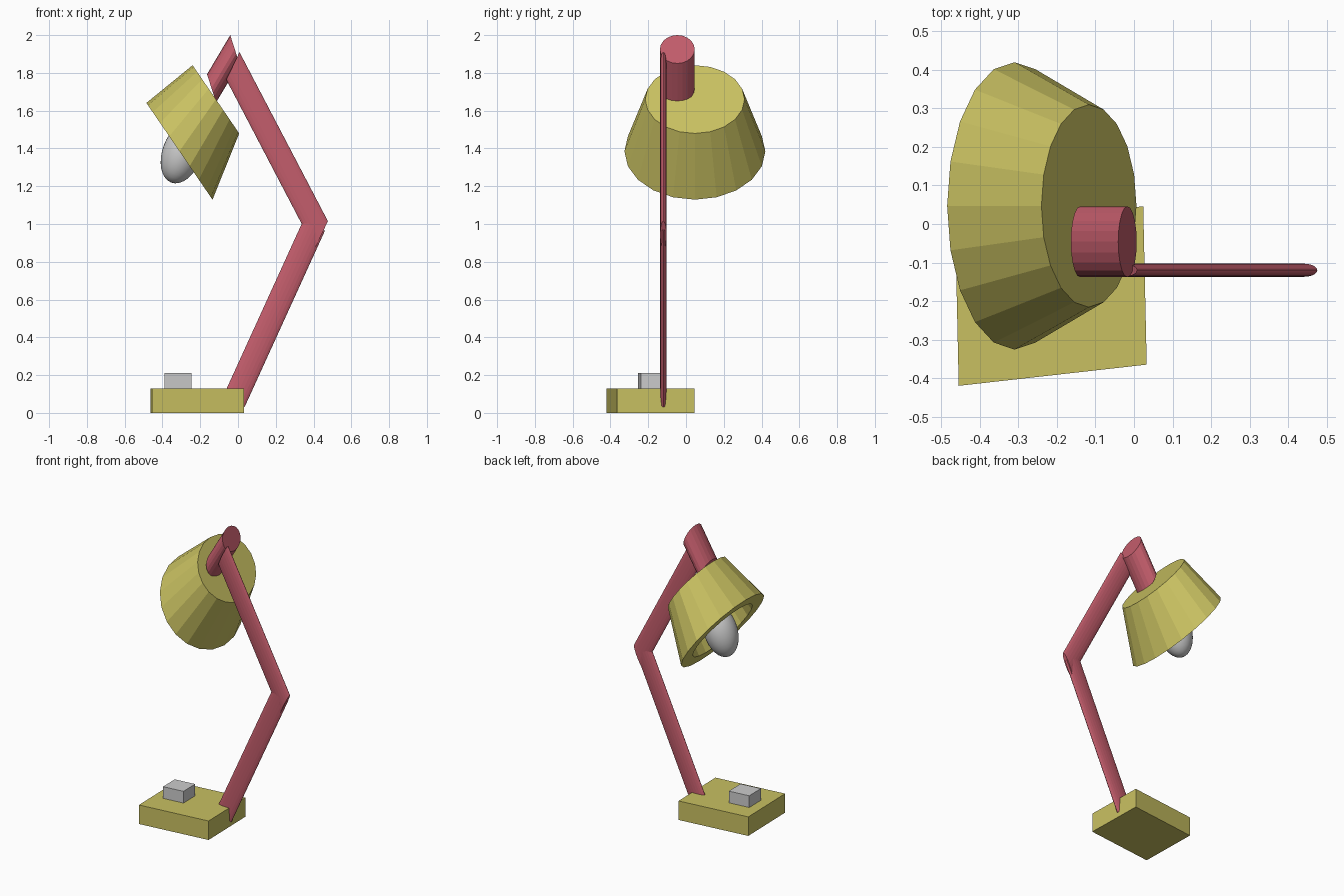
import bpy, bmesh, math
from mathutils import Vector, Matrix

if "Cube" in bpy.data.objects:
    bpy.data.objects.remove(bpy.data.objects["Cube"])


def material(name, color):
    m = bpy.data.materials.new(name)
    m.diffuse_color = (*color, 1)
    m.use_nodes = True
    m.node_tree.nodes["Principled BSDF"].inputs["Base Color"].default_value = m.diffuse_color
    return m


YELLOW = material("yellow_paint", (0.58, 0.53, 0.12))
RED = material("red_paint", (0.55, 0.11, 0.15))


def finish(bm, name, mat=None, smooth=False):
    bmesh.ops.recalc_face_normals(bm, faces=bm.faces)
    for f in bm.faces:
        f.smooth = smooth
    me = bpy.data.meshes.new(name)
    bm.to_mesh(me)
    bm.free()
    ob = bpy.data.objects.new(name, me)
    bpy.context.collection.objects.link(ob)
    if mat:
        me.materials.append(mat)
    return ob


def loft(name, rings, mat, sides=20):
    """Skin elliptical rings given as (centre, half axis in the xz plane, y radius)."""
    bm = bmesh.new()
    loops = []
    for c, axis, ry in rings:
        c, u, v = Vector(c), Vector((axis[0], 0, axis[1])), Vector((0, ry, 0))
        angles = [2 * math.pi * i / sides for i in range(sides)]
        loops.append([bm.verts.new(c + u * math.cos(a) + v * math.sin(a)) for a in angles])
    for a, b in zip(loops, loops[1:]):
        for i in range(sides):
            j = (i + 1) % sides
            bm.faces.new((a[i], a[j], b[j], b[i]))
    bm.faces.new(loops[0])
    bm.faces.new(loops[-1])
    return finish(bm, name, mat)


def slab(name, corners, z0, z1, mat=None):
    """Upright prism over a skewed footprint."""
    bm = bmesh.new()
    bottom = bm.faces.new([bm.verts.new((x, y, z0)) for x, y in corners])
    top = bmesh.ops.extrude_face_region(bm, geom=[bottom], use_keep_orig=True)["geom"]
    for v in top:
        if isinstance(v, bmesh.types.BMVert):
            v.co.z = z1
    return finish(bm, name, mat)


# Base and switch
slab("base", [(-0.455, -0.42), (0.033, -0.365), (0.024, 0.046), (-0.464, -0.01)], 0, 0.13, YELLOW)
slab("switch", [(-0.388, -0.255), (-0.245, -0.239), (-0.247, -0.11), (-0.39, -0.126)], 0.12, 0.21)

# Two flat arms
loft("lower_arm", [((-0.023, -0.12, 0.057), (0.058, -0.026), 0.017),
                   ((0.402, -0.12, 0.99), (0.058, -0.026), 0.017)], RED)
loft("upper_arm", [((0.441, -0.12, 0.942), (0.035, 0.073), 0.017),
                   ((-0.027, -0.12, 1.837), (0.035, 0.073), 0.017)], RED)

# Neck holding the shade
loft("neck", [((-0.017, -0.046, 1.925), (0.024, -0.075), 0.092),
              ((-0.14, -0.046, 1.718), (0.024, -0.075), 0.092)], RED)

# Hollow shade: cap, outer wall, rim, inner wall
top, rim = Vector((-0.117, 0.047, 1.66)), Vector((-0.31, 0.047, 1.385))


def shade_ring(t, s):
    return (rim.lerp(top, t), (0.175 * s, -0.256 * s), 0.373 * s)


loft("shade", [shade_ring(1, 0.705), shade_ring(0, 1), shade_ring(0, 0.72),
               shade_ring(0.8, 0.62)], YELLOW)

# Bulb
bm = bmesh.new()
bmesh.ops.create_uvsphere(bm, u_segments=32, v_segments=16, radius=1)
bm.transform(Matrix.Translation((-0.295, 0.047, 1.379))
             @ Matrix.Rotation(math.radians(20), 4, 'Y')
             @ Matrix.Diagonal((0.105, 0.105, 0.17, 1)))
finish(bm, "bulb", smooth=True)
